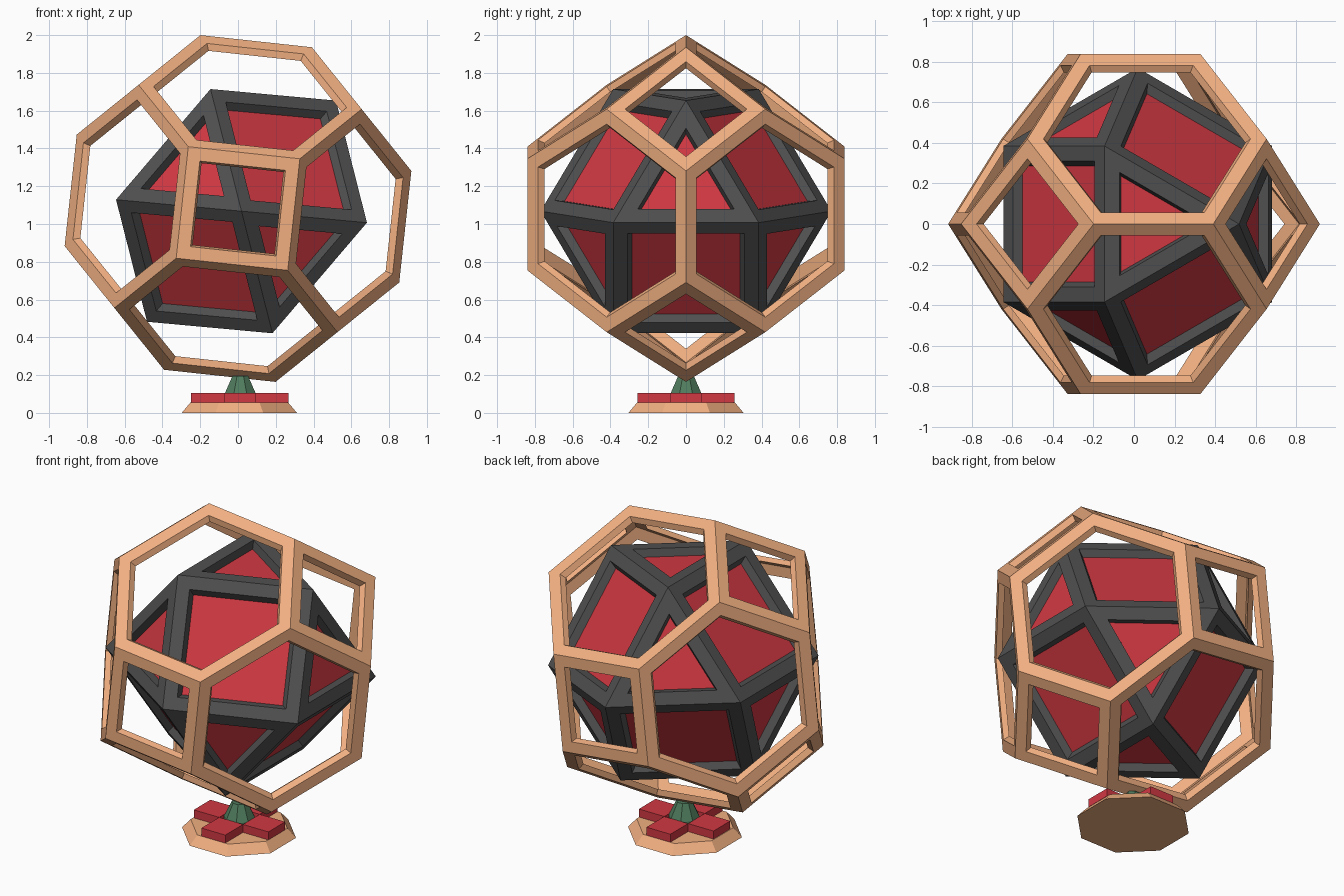
import bpy, bmesh
from math import sin, cos, pi, radians, sqrt
from itertools import product
from mathutils import Vector, Matrix

if "Cube" in bpy.data.objects:
    bpy.data.objects.remove(bpy.data.objects["Cube"])


def material(name, rgb):
    m = bpy.data.materials.new(name)
    m.diffuse_color = (*rgb, 1)
    m.use_nodes = True
    m.node_tree.nodes["Principled BSDF"].inputs["Base Color"].default_value = m.diffuse_color
    return m


PEACH = material("peach", (0.88, 0.43, 0.22))
RED = material("red", (0.64, 0.04, 0.055))
DARK = material("charcoal", (0.08, 0.08, 0.08))
GREEN = material("green", (0.08, 0.2, 0.11))


def finish(bm, name, mat):
    bmesh.ops.recalc_face_normals(bm, faces=bm.faces)
    me = bpy.data.meshes.new(name)
    bm.to_mesh(me)
    bm.free()
    me.materials.append(mat)
    ob = bpy.data.objects.new(name, me)
    bpy.context.collection.objects.link(ob)
    return ob


def hull(points):
    # convex solid with flat n-gon faces
    bm = bmesh.new()
    for p in points:
        bm.verts.new(p)
    bmesh.ops.convex_hull(bm, input=bm.verts)
    bmesh.ops.dissolve_limit(bm, angle_limit=radians(2), verts=bm.verts, edges=bm.edges)
    return bm


def lattice_frame(points, centre, width, k, name, mat):
    # open struts: every face inset, walls run toward the centre, inner shell scaled by k
    src, bm = hull(points), bmesh.new()
    for f in src.faces:
        ps = [v.co.copy() for v in f.verts]
        n = len(ps)
        hole = []
        for i, p in enumerate(ps):
            a = (ps[i - 1] - p).normalized()
            b = (ps[(i + 1) % n] - p).normalized()
            hole.append(p + (a + b) * width / sin(a.angle(b)))
        rings = [ps, hole, [h * k for h in hole], [p * k for p in ps]]
        rings = [[bm.verts.new(p + centre) for p in r] for r in rings]
        for r, q in zip(rings, rings[1:]):
            for i in range(n):
                j = (i + 1) % n
                bm.faces.new((r[i], r[j], q[j], q[i]))
    src.free()
    bmesh.ops.remove_doubles(bm, verts=bm.verts, dist=1e-4)
    return finish(bm, name, mat)


def perms(a, b, c):
    pts = set()
    for s in product((1, -1), repeat=3):
        v = (a * s[0], b * s[1], c * s[2])
        for o in ((0, 1, 2), (1, 2, 0), (2, 0, 1), (0, 2, 1), (2, 1, 0), (1, 0, 2)):
            pts.add(tuple(v[i] for i in o))
    return [Vector(p) for p in sorted(pts)]


# outer cage: truncated octahedron, tilted about y
tilt = Matrix.Rotation(radians(51.2), 3, 'Y')
cage = [tilt @ (p * 0.42) for p in perms(0, 1, 2)]
lattice_frame(cage, Vector((0, 0, 1.082)), 0.069, 0.955, "outer_cage", PEACH)

# inner solid: cuboctahedron with a corner pointing to the front
a, R = radians(49.5), 0.77
u, v, w = Vector((cos(a), 0, sin(a))), Vector((-sin(a), 0, cos(a))), Vector((0, 1, 0))
core = [(u * (p.x - p.y) / 2 + w * (p.x + p.y) / 2 + v * p.z / sqrt(2)) * R
        for p in perms(0, 1, 1)]
mid = Vector((0.0185, 0, 1.068))
lattice_frame(core, mid, 0.075, 0.92, "inner_frame", DARK)
finish(hull([p * 0.925 + mid for p in core]), "inner_panels", RED)


def frustum(name, sides, r1, r2, z1, z2, x, phase, mat):
    bm = bmesh.new()
    bmesh.ops.create_cone(bm, cap_ends=True, segments=sides, radius1=r1, radius2=r2,
                          depth=z2 - z1, matrix=Matrix.Translation((x, 0, (z1 + z2) / 2))
                          @ Matrix.Rotation(phase, 4, 'Z'))
    return finish(bm, name, mat)


# stand: octagonal foot, four petal blocks, tapered neck
frustum("foot", 8, 0.33, 0.28, 0, 0.055, 0.007, pi / 8, PEACH)
for i in range(4):
    bm = bmesh.new()
    bmesh.ops.create_cube(bm, size=1, matrix=Matrix.Translation((0.01, 0, 0.08))
                          @ Matrix.Rotation(i * pi / 2, 4, 'Z')
                          @ Matrix.Translation((0.17, 0, 0))
                          @ Matrix.Diagonal((0.175, 0.165, 0.05, 1)))
    finish(bm, "petal_%d" % (i + 1), RED)
frustum("neck", 8, 0.09, 0.045, 0.05 + 0.05, 0.195, 0.012, pi / 8, GREEN)
frustum("neck_base", 8, 0.09, 0.09, 0.05, 0.10, 0.012, pi / 8, GREEN)
